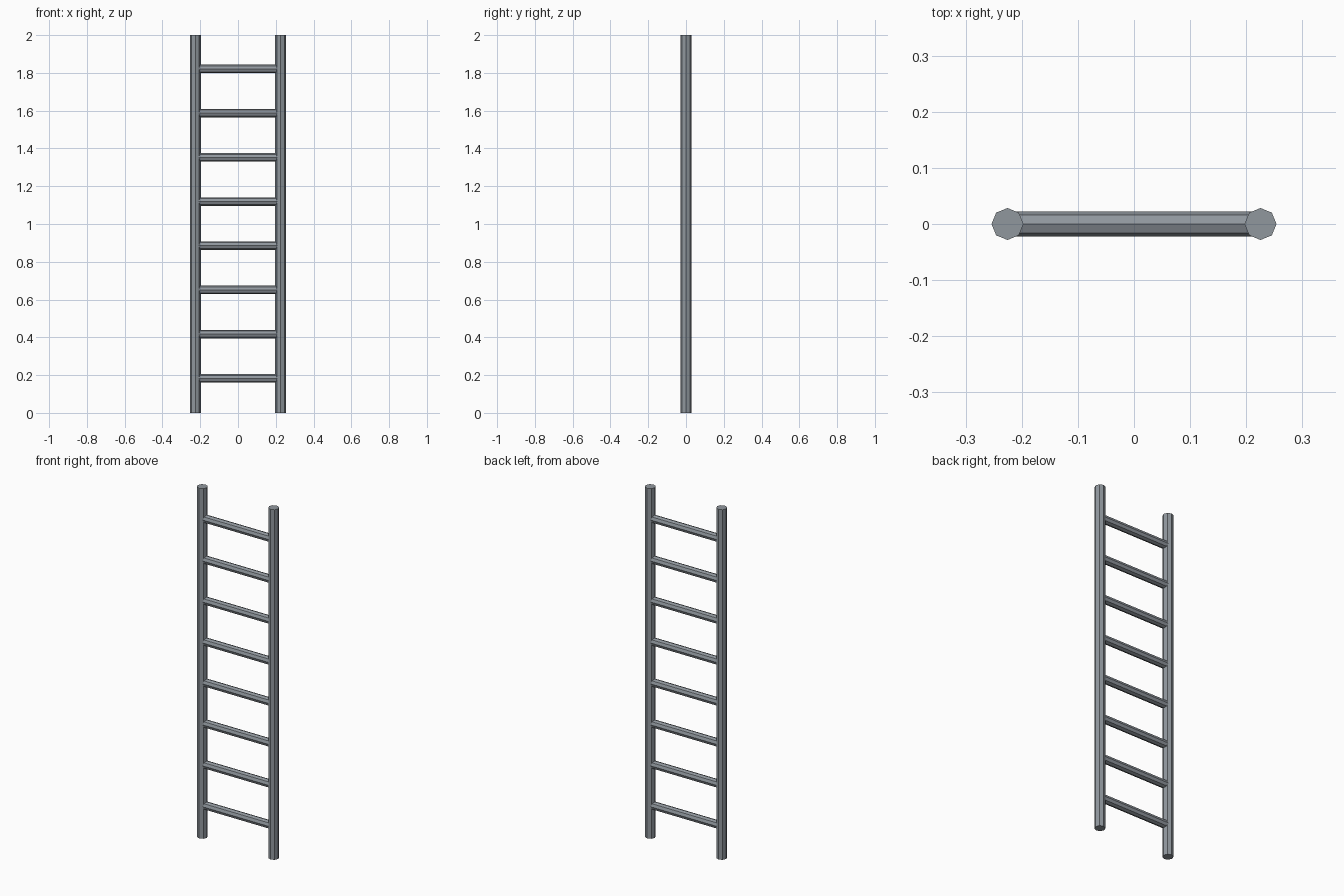
import bpy
import math

if "Cube" in bpy.data.objects:
    bpy.data.objects.remove(bpy.data.objects["Cube"])

HEIGHT = 2.0
RAIL_X, RAIL_R = 0.2255, 0.0285
RUNG_R, RUNG_COUNT = 0.0225, 8
RUNG_FIRST, RUNG_LAST = 0.183, 1.821

steel = bpy.data.materials.new("grey steel")
steel.diffuse_color = (0.28, 0.31, 0.34, 1.0)
steel.use_nodes = True
steel.node_tree.nodes["Principled BSDF"].inputs["Base Color"].default_value = steel.diffuse_color


def octagon_bar(name, radius, length, location, rotation=(0, 0, 0)):
    """Eight-sided flat-shaded bar with its corners on the axes."""
    bpy.ops.mesh.primitive_cylinder_add(vertices=8, radius=radius, depth=length,
                                        location=location, rotation=rotation)
    bar = bpy.context.object
    bar.name = name
    bar.data.materials.append(steel)
    return bar


# Side rails
for side, x in (("left", -RAIL_X), ("right", RAIL_X)):
    octagon_bar(side + "_rail", RAIL_R, HEIGHT, (x, 0, HEIGHT / 2))

# Evenly spaced rungs, ends set into the rails
step = (RUNG_LAST - RUNG_FIRST) / (RUNG_COUNT - 1)
for i in range(RUNG_COUNT):
    octagon_bar(f"rung_{i + 1}", RUNG_R, 2 * RAIL_X,
                (0, 0, RUNG_FIRST + i * step), (0, math.pi / 2, 0))
